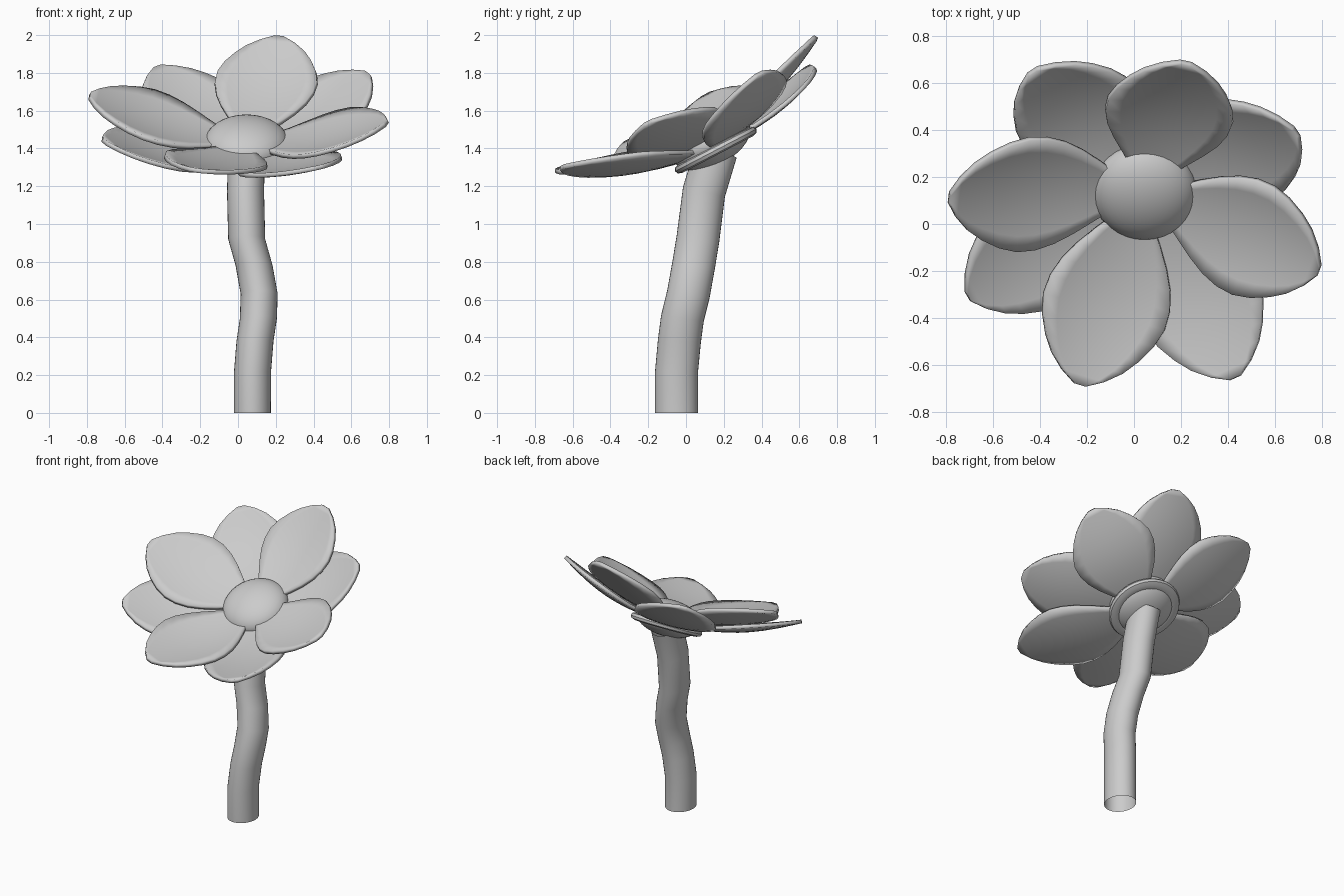
import bpy, bmesh, math
from mathutils import Vector, Matrix

if "Cube" in bpy.data.objects:
    bpy.data.objects.remove(bpy.data.objects["Cube"])

TILT = math.radians(27.5)
N = Vector((0, -math.sin(TILT), math.cos(TILT)))   # axis of the flower head
C = Vector((0.045, 0.155, 1.395))                  # centre of the flower head
HEAD = Matrix.Translation(C) @ Matrix.Rotation(TILT, 4, 'X')


def make(name, bm, angle=40):
    bmesh.ops.recalc_face_normals(bm, faces=bm.faces)
    me = bpy.data.meshes.new(name)
    bm.to_mesh(me)
    bm.free()
    ob = bpy.data.objects.new(name, me)
    bpy.context.collection.objects.link(ob)
    bpy.ops.object.select_all(action='DESELECT')
    ob.select_set(True)
    bpy.context.view_layer.objects.active = ob
    bpy.ops.object.shade_smooth_by_angle(angle=math.radians(angle))
    return ob


def bridge(bm, rings):
    for a, b in zip(rings, rings[1:]):
        n = len(a)
        for i in range(n):
            bm.faces.new((a[i], a[(i + 1) % n], b[(i + 1) % n], b[i]))


# Stem: open, slightly oval tube swept along a bent path (x, y, z, tilt)
path = [(0.076, -0.05, 0, 0), (0.077, -0.05, 0.22, 0), (0.09, -0.035, 0.38, 4),
        (0.108, -0.019, 0.50, 8), (0.112, 0.013, 0.63, 10), (0.085, 0.04, 0.78, 9),
        (0.046, 0.063, 0.92, 9), (0.04, 0.095, 1.17, 14), (0.045, 0.165, 1.40, 25)]
bm = bmesh.new()
rings = []
for x, y, z, a in path:
    m = Matrix.Translation((x, y, z)) @ Matrix.Rotation(math.radians(-a), 4, 'X')
    rings.append([bm.verts.new(m @ Vector((0.098 * math.cos(k * math.tau / 32),
                                           0.114 * math.sin(k * math.tau / 32), 0)))
                  for k in range(32)])
bridge(bm, rings)
make("stem", bm, 60)

# Collar: tilted rounded disc with a recess around the stem
profile = [(0.02, 0.02), (0.21, 0.02), (0.235, 0.012), (0.242, -0.005), (0.235, -0.022),
           (0.21, -0.03), (0.165, -0.03), (0.15, -0.022), (0.145, 0.0), (0.02, 0.0)]
bm = bmesh.new()
rings = [[bm.verts.new(HEAD @ Vector((r * math.cos(k * math.tau / 40),
                                      r * math.sin(k * math.tau / 40), h)))
          for k in range(40)] for r, h in profile]
bridge(bm, rings)
make("collar", bm)

# Flower centre: flattened dome
bm = bmesh.new()
bmesh.ops.create_uvsphere(bm, u_segments=32, v_segments=20, radius=1)
bm.transform(HEAD @ Matrix.Translation((0, 0, 0.04)) @ Matrix.Diagonal((0.222, 0.222, 0.122, 1)))
make("flower_centre", bm, 60)

# Petals: cupped leaf-shaped sheets from the centre to a tip
WIDTH = [(0, 0.03), (0.1, 0.085), (0.2, 0.145), (0.3, 0.2), (0.4, 0.243), (0.5, 0.268),
         (0.6, 0.272), (0.7, 0.25), (0.8, 0.208), (0.88, 0.16), (0.95, 0.095), (1, 0.025)]


def petal(name, tip, lift, sag, cup):
    base = C + N * lift
    u = Vector(tip) - base
    d = u.normalized()
    base = base + d * 0.05
    u = Vector(tip) - base
    side = N.cross(d).normalized()
    up = d.cross(side)
    bm = bmesh.new()
    rows = []
    for t, w in WIDTH:
        row = []
        for k in range(9):
            v = k / 4 - 1
            p = base + u * t + side * w * v
            p += up * (cup * (v * w / 0.27) ** 2 - sag * math.sin(math.pi * t))
            row.append(bm.verts.new(p))
        rows.append(row)
    for a, b in zip(rows, rows[1:]):
        for i in range(8):
            bm.faces.new((a[i], a[i + 1], b[i + 1], b[i]))
    ob = make(name, bm)
    mod = ob.modifiers.new("thickness", 'SOLIDIFY')
    mod.thickness = 0.024
    mod.offset = 0


upper = [(0.22, 0.685, 1.99), (0.785, -0.2, 1.535), (-0.23, -0.685, 1.285), (-0.785, 0.11, 1.68)]
lower = [(-0.43, 0.65, 1.83), (0.69, 0.39, 1.795), (0.43, -0.655, 1.30), (-0.705, -0.31, 1.435)]
for i, tip in enumerate(upper):
    petal(f"upper_petal_{i + 1}", tip, 0.03, 0.04, 0.035)
for i, tip in enumerate(lower):
    petal(f"lower_petal_{i + 1}", tip, 0.0, 0.055, 0.03)
